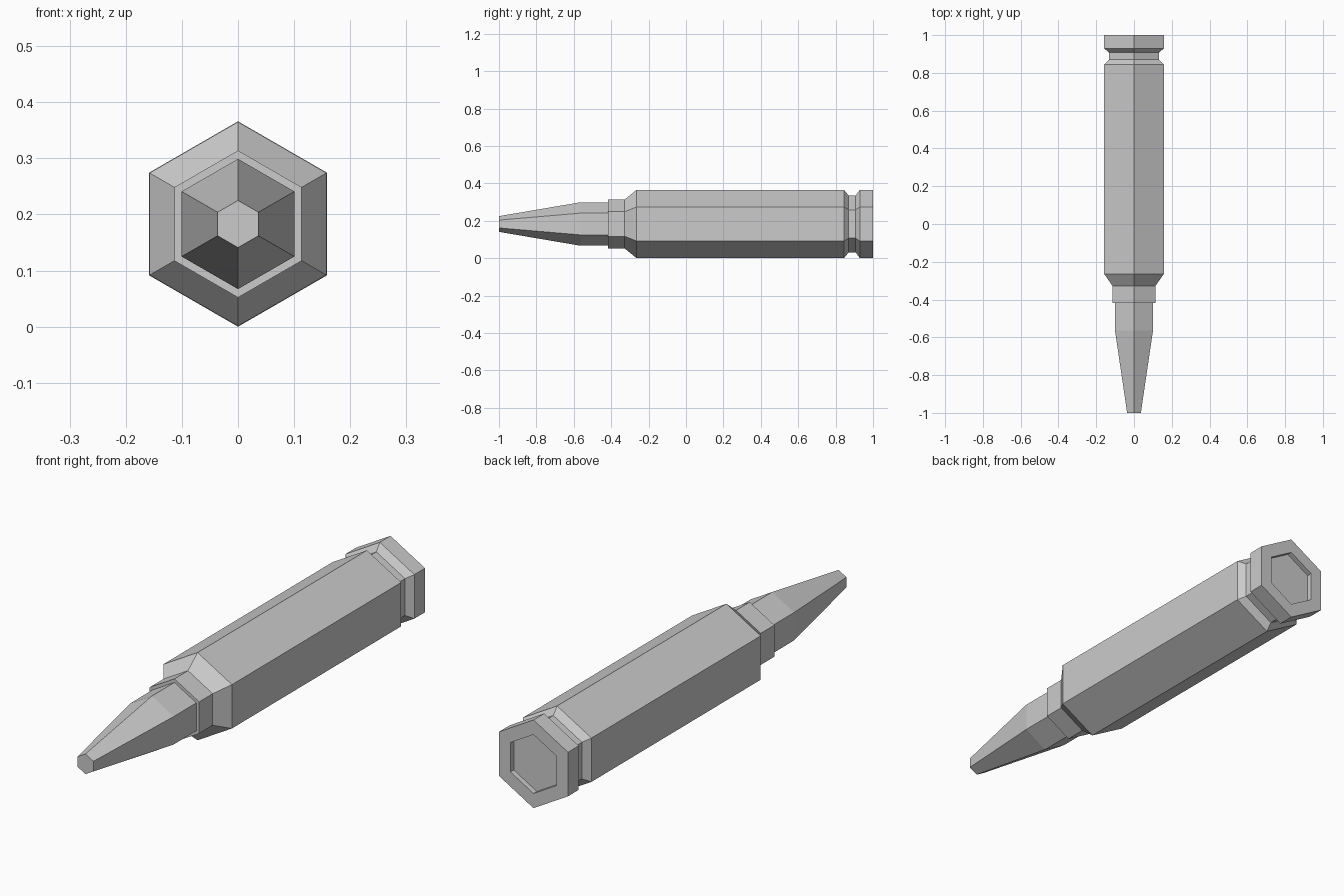
import bpy
import bmesh
from math import cos, sin, radians

if "Cube" in bpy.data.objects:
    bpy.data.objects.remove(bpy.data.objects["Cube"], do_unlink=True)

SIDES = 6
AXIS_Z = 0.183

grey = bpy.data.materials.new("plain grey")
grey.use_nodes = True
colour = (0.6, 0.6, 0.6, 1)
grey.diffuse_color = colour
grey.node_tree.nodes["Principled BSDF"].inputs["Base Color"].default_value = colour


def hex_lathe(name, profile):
    """Sweep (y, radius) points into a six-sided solid along y, capped at both ends."""
    bm = bmesh.new()
    rings = []
    for y, r in profile:
        angles = [radians(90 + 360 * k / SIDES) for k in range(SIDES)]
        rings.append([bm.verts.new((r * cos(a), y, AXIS_Z + r * sin(a))) for a in angles])
    for a, b in zip(rings, rings[1:]):
        for k in range(SIDES):
            n = (k + 1) % SIDES
            bm.faces.new((a[k], a[n], b[n], b[k]))
    bm.faces.new(rings[0])
    bm.faces.new(rings[-1])
    bmesh.ops.recalc_face_normals(bm, faces=bm.faces)
    mesh = bpy.data.meshes.new(name)
    bm.to_mesh(mesh)
    bm.free()
    mesh.materials.append(grey)
    obj = bpy.data.objects.new(name, mesh)
    bpy.context.collection.objects.link(obj)
    return obj


# Tapered tip with a flat nose, seated inside the neck
hex_lathe("tapered_tip", [(-1, 0.042), (-0.565, 0.116), (-0.4, 0.116)])

# Casing: neck, shoulder, long body, groove, rim and recessed base
hex_lathe("casing", [
    (-0.417, 0.131), (-0.328, 0.131),   # neck
    (-0.265, 0.182), (0.845, 0.182),    # shoulder and body
    (0.87, 0.152), (0.907, 0.152),      # groove
    (0.93, 0.183), (1, 0.183),          # rim
    (1, 0.122), (0.978, 0.122),         # recess in the base
])
